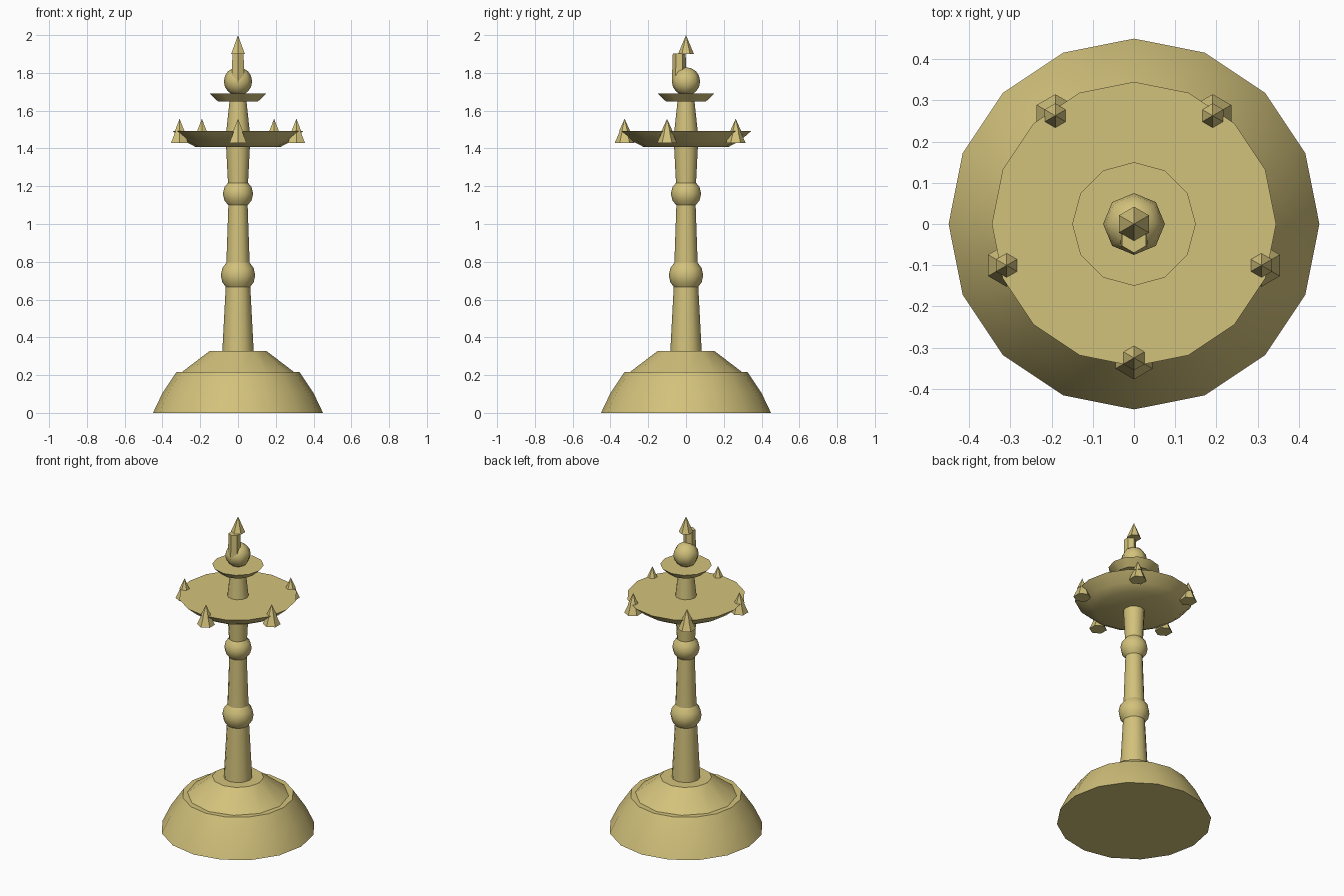
import bpy, math

if "Cube" in bpy.data.objects:
    bpy.data.objects.remove(bpy.data.objects["Cube"])

brass = bpy.data.materials.new("brass")
brass.diffuse_color = (0.65, 0.54, 0.2, 1)
brass.use_nodes = True
brass.node_tree.nodes["Principled BSDF"].inputs["Base Color"].default_value = brass.diffuse_color


def lathe(name, profile, sides, loc=(0, 0, 0), smooth=True):
    """Spin (radius, z) points, bottom to top, into a closed solid; radius 0 makes a tip."""
    verts, rings, faces = [], [], []
    for r, z in profile:
        n = 1 if r == 0 else sides
        rings.append([len(verts) + i for i in range(n)])
        for i in range(n):
            a = math.pi / 2 + math.tau * i / sides
            verts.append((r * math.cos(a), r * math.sin(a), z))
    for lo, hi in zip(rings, rings[1:]):
        for i in range(sides):
            j = (i + 1) % sides
            if len(lo) == 1:
                faces.append((lo[0], hi[j], hi[i]))
            elif len(hi) == 1:
                faces.append((lo[i], lo[j], hi[0]))
            else:
                faces.append((lo[i], lo[j], hi[j], hi[i]))
    if len(rings[0]) > 1:
        faces.append(rings[0][::-1])
    if len(rings[-1]) > 1:
        faces.append(rings[-1])
    mesh = bpy.data.meshes.new(name)
    mesh.from_pydata(verts, [], faces)
    mesh.materials.append(brass)
    ob = bpy.data.objects.new(name, mesh)
    ob.location = loc
    bpy.context.collection.objects.link(ob)
    if smooth:
        bpy.ops.object.select_all(action='DESELECT')
        ob.select_set(True)
        bpy.context.view_layer.objects.active = ob
        bpy.ops.object.shade_smooth_by_angle(angle=math.radians(46 if sides == 8 else 35))
    return ob


def ball(r, z, lo, hi, steps):
    """Arc profile of a ball, from polar angle lo to hi in degrees."""
    pts = []
    for k in range(steps + 1):
        a = math.radians(lo + (hi - lo) * k / steps)
        pts.append((0 if abs(math.cos(a)) < 1e-6 else r * math.cos(a), z + r * math.sin(a)))
    return pts


# Two-tier base
lathe("base_bowl", [(0.45, 0), (0.40, 0.105), (0.325, 0.217)], 16)
lathe("base_cap", [(0.305, 0.21), (0.15, 0.328)], 12)

# Stem sections
lathe("lower_stem", [(0.083, 0.328), (0.065, 0.67)], 12)
lathe("middle_stem", [(0.062, 0.785), (0.051, 1.10)], 12)
lathe("upper_stem", [(0.053, 1.215), (0.063, 1.41)], 12)
lathe("neck", [(0.062, 1.49), (0.045, 1.65)], 12)

# Knobs on the stem
lathe("lower_knob", ball(0.091, 0.729, -48, 48, 4), 12)
lathe("upper_knob", ball(0.08, 1.16, -53, 53, 4), 12)

# Lamp plate and small dish
lathe("lamp_plate", [(0.225, 1.408), (0.285, 1.44), (0.345, 1.492)], 16)
lathe("top_dish", [(0.105, 1.648), (0.15, 1.69)], 12)

# Finial: ball, offset post and pointed tip
lathe("finial_ball", ball(0.075, 1.755, -90, 90, 8), 8)
lathe("finial_post", [(0.039, 1.75), (0.034, 1.903)], 6, (0, -0.036, 0), False)
lathe("finial_tip", [(0.042, 1.9), (0, 2.0)], 6, smooth=False)

# Five lamps around the rim
for k in range(5):
    a = math.radians(-90 + 72 * k)
    loc = (0.325 * math.cos(a), 0.325 * math.sin(a), 0)
    lathe(f"lamp_cup_{k + 1}", [(0.052, 1.43), (0.025, 1.492)], 6, loc, False)
    lathe(f"lamp_flame_{k + 1}", [(0.03, 1.49), (0, 1.557)], 6, loc, False)
